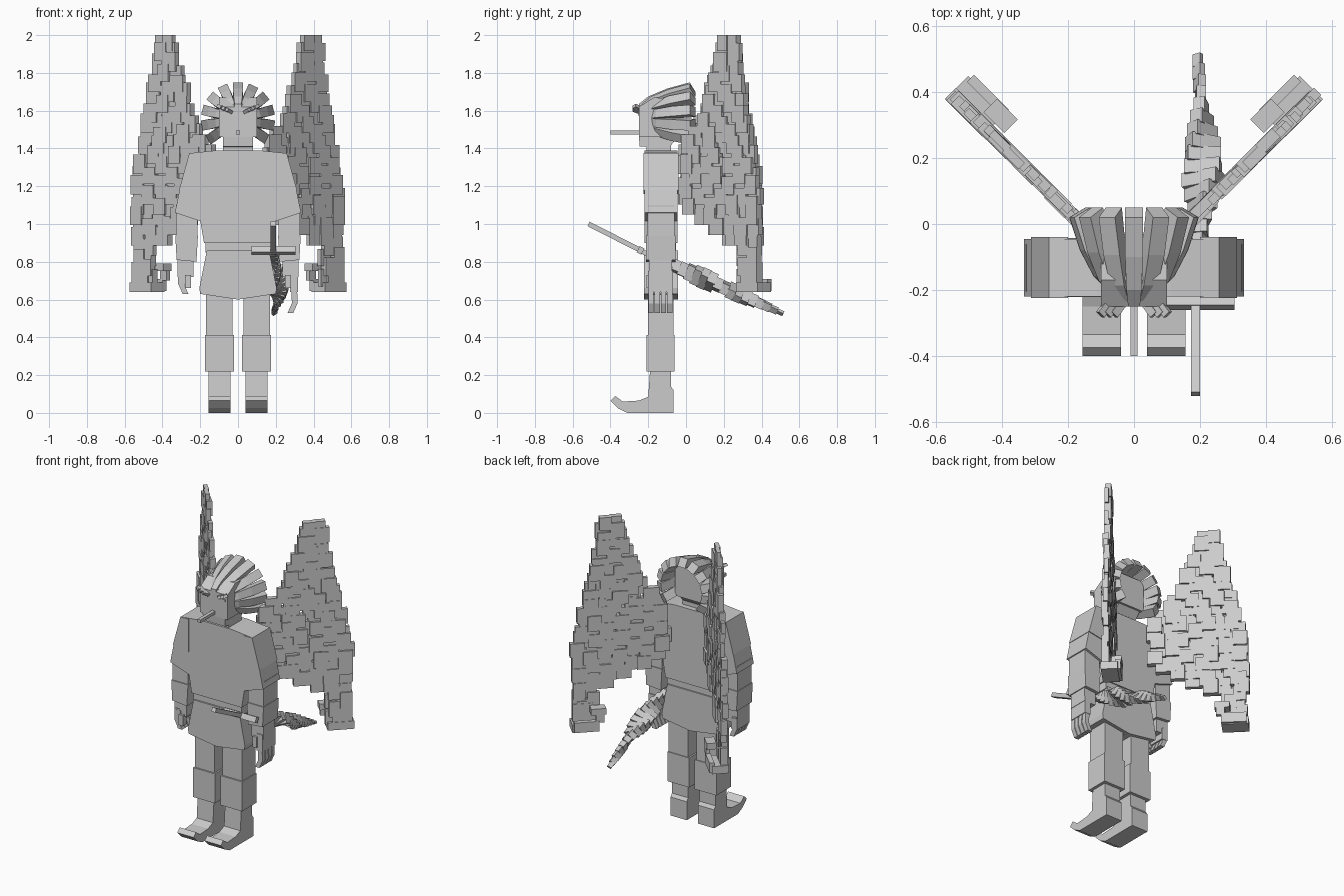
import bpy, bmesh, math, random
from mathutils import Matrix, Vector

random.seed(4)
if "Cube" in bpy.data.objects:
    bpy.data.objects.remove(bpy.data.objects["Cube"])

grey = bpy.data.materials.new("light grey")
grey.use_nodes = True
grey.diffuse_color = (0.6, 0.6, 0.6, 1)
grey.node_tree.nodes["Principled BSDF"].inputs["Base Color"].default_value = (0.6, 0.6, 0.6, 1)


def finish(name, bm):
    bmesh.ops.recalc_face_normals(bm, faces=bm.faces)
    mesh = bpy.data.meshes.new(name)
    bm.to_mesh(mesh)
    bm.free()
    mesh.materials.append(grey)
    obj = bpy.data.objects.new(name, mesh)
    bpy.context.collection.objects.link(obj)
    return obj


def add_box(bm, lo, hi, frame=Matrix()):
    lo, hi = Vector(lo), Vector(hi)
    size = Matrix.Diagonal((*(hi - lo), 1))
    bmesh.ops.create_cube(bm, size=1, matrix=frame @ Matrix.Translation((lo + hi) / 2) @ size)


def box(name, lo, hi, frame=Matrix()):
    bm = bmesh.new()
    add_box(bm, lo, hi, frame)
    return finish(name, bm)


def prism(name, points, axis, lo, hi):
    """Extrude a profile along x (points are y, z) or along y (points are x, z)."""
    bm = bmesh.new()
    place = (lambda a, b, d: (d, a, b)) if axis == "x" else (lambda a, b, d: (a, d, b))
    face = bm.faces.new([bm.verts.new(place(a, b, lo)) for a, b in points])
    new = bmesh.ops.extrude_face_region(bm, geom=[face])["geom"]
    step = Vector(place(0, 0, hi - lo))
    bmesh.ops.translate(bm, verts=[v for v in new if isinstance(v, bmesh.types.BMVert)], vec=step)
    return finish(name, bm)


def add_loft(bm, rings):
    """Skin a chain of four-point rings and cap both ends."""
    loops = [[bm.verts.new(p) for p in ring] for ring in rings]
    for a, b in zip(loops, loops[1:]):
        for i in range(4):
            j = (i + 1) % 4
            bm.faces.new((a[i], a[j], b[j], b[i]))
    bm.faces.new(loops[0])
    bm.faces.new(loops[-1])


def lerp(table, z):
    for (z0, v0), (z1, v1) in zip(table, table[1:]):
        if z <= z1:
            return v0 + (v1 - v0) * (z - z0) / (z1 - z0)
    return table[-1][1]


def mirrored(points, s):
    return [(s * a, b) for a, b in points]


# Torso, belt, skirt and neck
half = [(0.18, 0.9), (0.2, 1.02), (0.255, 1.375), (0.11, 1.39)]
prism("torso", half + mirrored(half[::-1], -1), "y", -0.22, -0.045)
box("belt", (-0.172, -0.212, 0.85), (0.172, -0.052, 0.91))
half = [(0, 0.6), (0.2, 0.63), (0.205, 0.66), (0.165, 0.86)]
prism("skirt", half + mirrored(half[:0:-1], -1), "y", -0.222, -0.043)
box("neck", (-0.08, -0.21, 1.37), (0.08, -0.08, 1.42))

# Head and jaw
prism("head", [(-0.25, 1.46), (-0.03, 1.46), (-0.03, 1.66), (-0.17, 1.67), (-0.25, 1.62)],
      "x", -0.1, 0.1)
prism("jaw", [(-0.25, 1.47), (-0.245, 1.41), (-0.09, 1.405), (-0.035, 1.47)], "x", -0.08, 0.08)
box("mouth_stick", (-0.011, -0.4, 1.475), (0.011, -0.22, 1.495))

# Swept hair strands fanned around the face
bm = bmesh.new()
for k in range(-5, 6):
    angle = math.radians(25 * k)
    out = Vector((math.sin(angle), 0, math.cos(angle)))
    side = Vector((math.cos(angle), 0, -math.sin(angle)))
    shift = 0.05 * min(1, abs(k) / 3)
    rings = []
    for y, r, w in ((-0.25, 0.08, 0.018), (-0.2, 0.12, 0.023), (-0.1, 0.162, 0.027), (0.02, 0.195, 0.027)):
        front = max(0, -y / 0.25) * shift
        tip = 0.03 if y > 0 else 0
        mid = Vector((0, y + front, 1.555))
        top, low = mid + out * r, mid + out * (r - 0.05) + Vector((0, tip, 0))
        rings.append([top - side * w, top + side * w, low + side * w, low - side * w])
    add_loft(bm, rings)
finish("hair", bm)

for s, tag in ((1, "left"), (-1, "right")):
    # Angry brow tufts and narrow eyes
    bm = bmesh.new()
    for k in range(3):
        frame = (Matrix.Translation((s * (0.05 + 0.02 * k), -0.258, 1.6 + 0.008 * k))
                 @ Matrix.Rotation(-s * 0.5, 4, "Y") @ Matrix.Rotation(s * 0.7, 4, "Z"))
        add_box(bm, (-0.013, -0.022, -0.008), (0.013, 0.02, 0.01), frame)
    finish(tag + "_brow", bm)
    box(tag + "_eye", (s * 0.04, -0.254, 1.575), (s * 0.085, -0.245, 1.588))

    # Leg with thigh, boot cuff and turned-up shoe
    box(tag + "_thigh", (s * 0.03, -0.2, 0.4), (s * 0.17, -0.065, 0.66))
    box(tag + "_boot_cuff", (s * 0.02, -0.21, 0.22), (s * 0.176, -0.06, 0.412))
    prism(tag + "_shoe", [(-0.065, 0), (-0.31, 0), (-0.36, 0.025), (-0.4, 0.065), (-0.375, 0.09),
                          (-0.335, 0.06), (-0.25, 0.065), (-0.2, 0.085), (-0.19, 0.23),
                          (-0.08, 0.23), (-0.08, 0.14), (-0.065, 0.12)],
          "x", s * 0.04, s * 0.157)

    # Sleeve in two tiers, then arm and cuff
    prism(tag + "_shoulder", mirrored([(0.2, 1.375), (0.258, 1.375), (0.312, 1.18), (0.2, 1.16)], s),
          "y", -0.224, -0.04)
    prism(tag + "_sleeve", mirrored([(0.2, 1.2), (0.305, 1.2), (0.334, 1.06), (0.2, 1.015)], s),
          "y", -0.22, -0.045)
    box(tag + "_arm", (s * 0.215, -0.205, 0.9), (s * 0.328, -0.06, 1.1))
    prism(tag + "_forearm", mirrored([(0.212, 0.94), (0.332, 0.94), (0.325, 0.81), (0.22, 0.8)], s),
          "y", -0.212, -0.055)

    # Hand with four curled fingers and a thumb
    drop = 0 if s > 0 else 0.1
    box(tag + "_wrist", (s * 0.235, -0.195, 0.72), (s * 0.32, -0.075, 0.82))
    bm = bmesh.new()
    add_box(bm, (s * 0.275, -0.2, 0.64 + drop * 0.4), (s * 0.318, -0.07, 0.75))
    for k in range(4):
        y = -0.185 + 0.033 * k
        rings = [[(s * (x + dx), y + dy, z + drop) for dx, dy in
                  ((-0.015, -0.014), (0.015, -0.014), (0.015, 0.014), (-0.015, 0.014))]
                 for x, z in ((0.298, 0.66), (0.3, 0.58), (0.278, 0.53))]
        add_loft(bm, rings)
    add_box(bm, (s * 0.25, -0.21, 0.66), (s * 0.28, -0.175, 0.73))
    finish(tag + "_hand", bm)

    # Wing of overlapping feather blocks; local x runs outward, y through the wing
    d = math.sqrt(0.5)
    frame = Matrix(((s * d, -s * d, 0, s * 0.16), (d, d, 0, 0), (0, 0, 1, 0), (0, 0, 0, 1)))
    inner = [(0.7, 0.28), (0.89, 0.28), (0.98, 0.155), (1.09, 0.01), (1.12, -0.02),
             (1.4, -0.025), (1.55, 0.07), (1.82, 0.14), (2, 0.185)]
    outer = [(0.7, 0.365), (0.85, 0.375), (1.1, 0.39), (1.29, 0.37), (1.6, 0.32), (2, 0.265)]
    rows, bottom = 24, 0.7
    h = (2 - bottom) / rows
    bm = bmesh.new()
    for row in range(rows):
        z = bottom + row * h
        a, b = (lerp(edge, z + h / 2) / d for edge in (inner, outer))
        count = max(1, round((b - a) / 0.08))
        w = (b - a) / count
        for k in range(count):
            x0 = a + k * w + (random.uniform(-0.015, 0.015) if row < rows - 1 else 0)
            t = random.uniform(0.012, 0.02)
            lift = random.uniform(0, 0.02) if row < rows - 1 else 0
            n = 0.004 * (-1) ** (row + k)
            add_box(bm, (x0, n - t, z - 0.03), (x0 + w + 0.008, n + t, z + h + lift), frame)
    finish(tag + "_wing", bm)

    # Claw curling back at the lower wing tip
    bm = bmesh.new()
    add_box(bm, (0.4, -0.025, 0.64), (0.56, 0.075, 0.69), frame)
    add_box(bm, (0.43, -0.022, 0.68), (0.55, 0.022, 0.8), frame)
    add_box(bm, (0.4, 0.06, 0.645), (0.55, 0.09, 0.71), frame)
    add_box(bm, (0.37, 0.062, 0.7), (0.42, 0.088, 0.77), frame)
    add_box(bm, (0.36, 0.03, 0.75), (0.45, 0.088, 0.79), frame)
    finish(tag + "_wing_claw", bm)

# Sword through the belt: handle, cross guard and a twisting segmented blade
tilt = Matrix.Translation((0.187, -0.24, 0.86)) @ Matrix.Rotation(math.radians(-27), 4, "X")
box("sword_handle", (-0.014, -0.31, -0.013), (0.014, 0.05, 0.013), tilt)
box("sword_guard", (-0.115, -0.015, -0.018), (0.118, 0.013, 0.018), tilt)
bm = bmesh.new()
start, end = Vector((0.19, -0.22, 0.85)), Vector((0.19, 0.515, 0.525))
length = (end - start).length
base = Matrix.Translation(start) @ Matrix.Rotation(math.atan2(-0.325, 0.735), 4, "X")
widths = [(0, 0.018), (0.2, 0.03), (0.45, 0.057), (0.6, 0.048), (0.8, 0.026), (1, 0.01)]
segments = 20
for k in range(segments):
    t = k / segments
    w = lerp(widths, t)
    bulge = 0.02 * math.sin(math.pi * t)
    frame = base @ Matrix.Translation((bulge, t * length, 0)) @ Matrix.Rotation(0.3 * k, 4, "Y")
    add_box(bm, (-w, 0, -w * 0.55), (w, length / segments + 0.006 * (k < segments - 1), w * 0.55), frame)
finish("sword_blade", bm)
